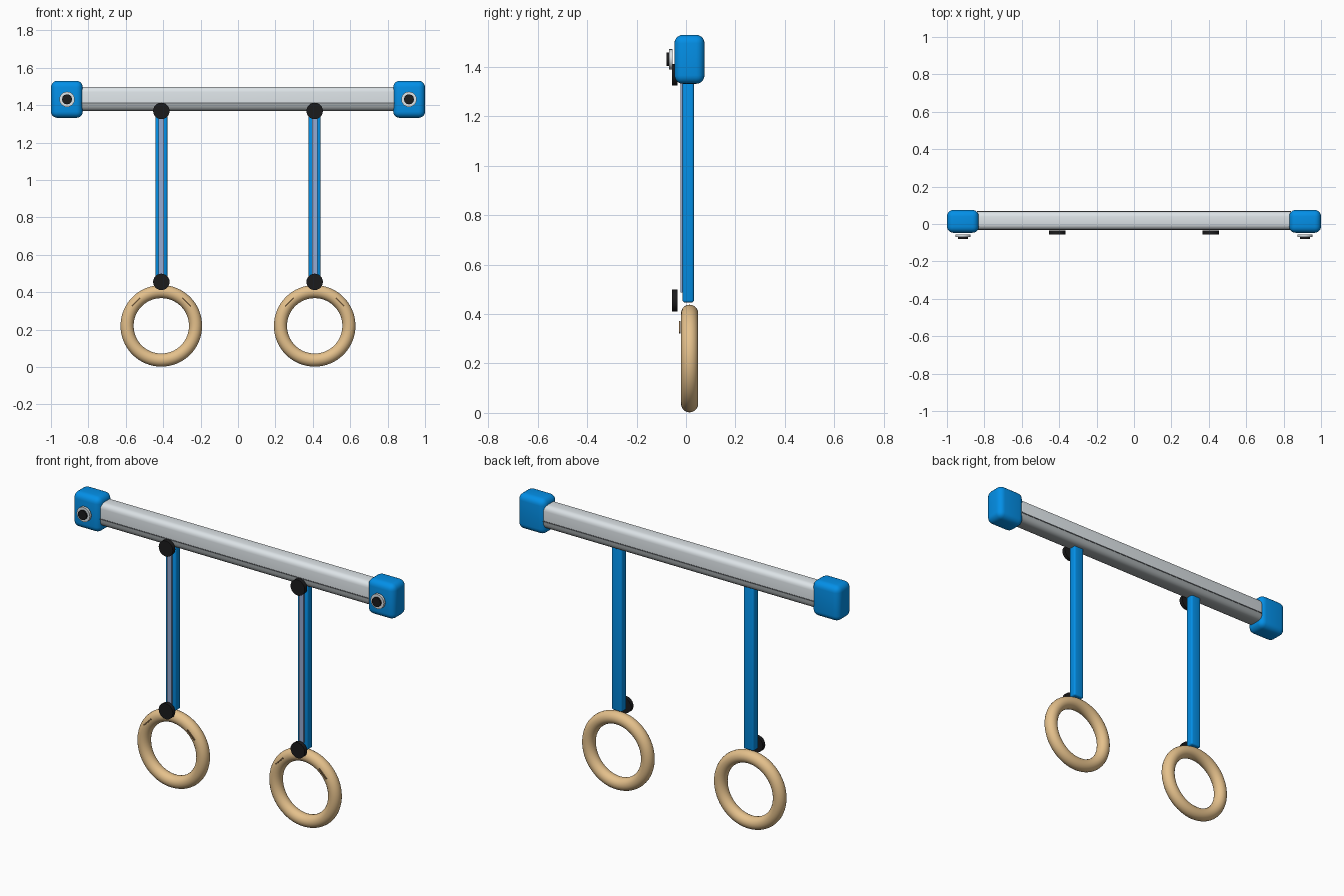
import bpy, bmesh, math

cube = bpy.data.objects.get("Cube")
if cube:
    bpy.data.objects.remove(cube, do_unlink=True)


def material(name, rgb):
    m = bpy.data.materials.new(name)
    m.use_nodes = True
    m.diffuse_color = (*rgb, 1)
    m.node_tree.nodes["Principled BSDF"].inputs["Base Color"].default_value = (*rgb, 1)
    return m


blue = material("bright blue", (0.001, 0.29, 0.84))
steel = material("light grey metal", (0.73, 0.78, 0.81))
under = material("mid grey metal", (0.38, 0.41, 0.42))
seam = material("dark grey", (0.12, 0.13, 0.14))
black = material("black rubber", (0.011, 0.011, 0.012))
wood = material("pale wood", (0.78, 0.53, 0.26))
brown = material("medium brown", (0.36, 0.21, 0.09))
webbing = material("slate blue webbing", (0.30, 0.40, 0.64))


def finish(ob, name, mat, angle=40):
    ob.name = name
    ob.data.materials.append(mat)
    bpy.ops.object.shade_smooth_by_angle(angle=math.radians(angle))
    return ob


def box(name, mat, xs, ys, zs, bevel=0.0, segments=4):
    """Box between pairs of limits, with rounded edges."""
    centre = [(a + b) / 2 for a, b in (xs, ys, zs)]
    size = [b - a for a, b in (xs, ys, zs)]
    bpy.ops.mesh.primitive_cube_add(size=1, location=centre)
    ob = bpy.context.object
    ob.scale = size
    bpy.ops.object.transform_apply(location=False, rotation=False, scale=True)
    if bevel:
        mod = ob.modifiers.new("rounded", "BEVEL")
        mod.width = bevel
        mod.segments = segments
        bpy.ops.object.modifier_apply(modifier=mod.name)
    return finish(ob, name, mat)


def disc(name, mat, x, z, ys, radius, sides=24):
    """Short cylinder facing the front."""
    bpy.ops.mesh.primitive_cylinder_add(
        vertices=sides, radius=radius, depth=ys[1] - ys[0],
        location=(x, sum(ys) / 2, z), rotation=(math.pi / 2, 0, 0))
    return finish(bpy.context.object, name, mat)


# Crossbar: light upper body, darker underside below the seam
SEAM_Z = 1.412
bar = box("crossbar", steel, (-0.86, 0.86), (-0.03, 0.067), (1.368, 1.498), 0.028)
bar.data.materials.append(under)
cut = SEAM_Z - bar.location.z
bm = bmesh.new()
bm.from_mesh(bar.data)
bmesh.ops.bisect_plane(bm, geom=bm.verts[:] + bm.edges[:] + bm.faces[:],
                       plane_co=(0, 0, cut), plane_no=(0, 0, 1))
for f in bm.faces:
    f.material_index = int(f.calc_center_median().z < cut)
bm.to_mesh(bar.data)
bm.free()
for label, y in (("front", -0.03), ("back", 0.067)):
    box(label + "_seam", seam, (-0.84, 0.84), (y - 0.002, y + 0.002),
        (SEAM_Z - 0.003, SEAM_Z + 0.003))

for label, s in (("left", 1), ("right", -1)):
    # End cap and its bolt
    box(label + "_end_cap", blue, sorted((s * 0.83, s)), (-0.047, 0.075),
        (1.332, 1.53), 0.034, 5)
    disc(label + "_washer", steel, s * 0.914, 1.431, (-0.069, -0.055), 0.041)
    disc(label + "_bolt", black, s * 0.914, 1.431, (-0.079, -0.06), 0.027, 12)

    # Strap with a raised webbing strip
    x = s * 0.41
    box(label + "_strap", blue, (x - 0.032, x + 0.032), (-0.014, 0.032),
        (0.447, 1.39), 0.009, 3)
    box(label + "_strap_strip", webbing, (x - 0.014, x + 0.014), (-0.023, -0.01),
        (0.487, 1.34))

    # Round connectors at both strap ends
    for end, z in (("upper", 1.369), ("lower", 0.455)):
        disc(f"{label}_{end}_connector", black, x, z, (-0.056, -0.034), 0.044)

    # Wooden ring with two grip marks
    bpy.ops.mesh.primitive_torus_add(
        major_segments=64, minor_segments=20, major_radius=0.183,
        minor_radius=0.035, location=(x, 0.0145, 0.22), rotation=(math.pi / 2, 0, 0))
    finish(bpy.context.object, label + "_ring", wood, 60)
    for side, k in (("outer", s), ("inner", -s)):
        mark = box(f"{label}_{side}_mark", brown, (-0.032, 0.032),
                   (-0.003, 0.003), (-0.003, 0.003))
        mark.location = (x + k * 0.135, -0.026, 0.347)
        mark.rotation_euler.y = k * math.pi / 4
